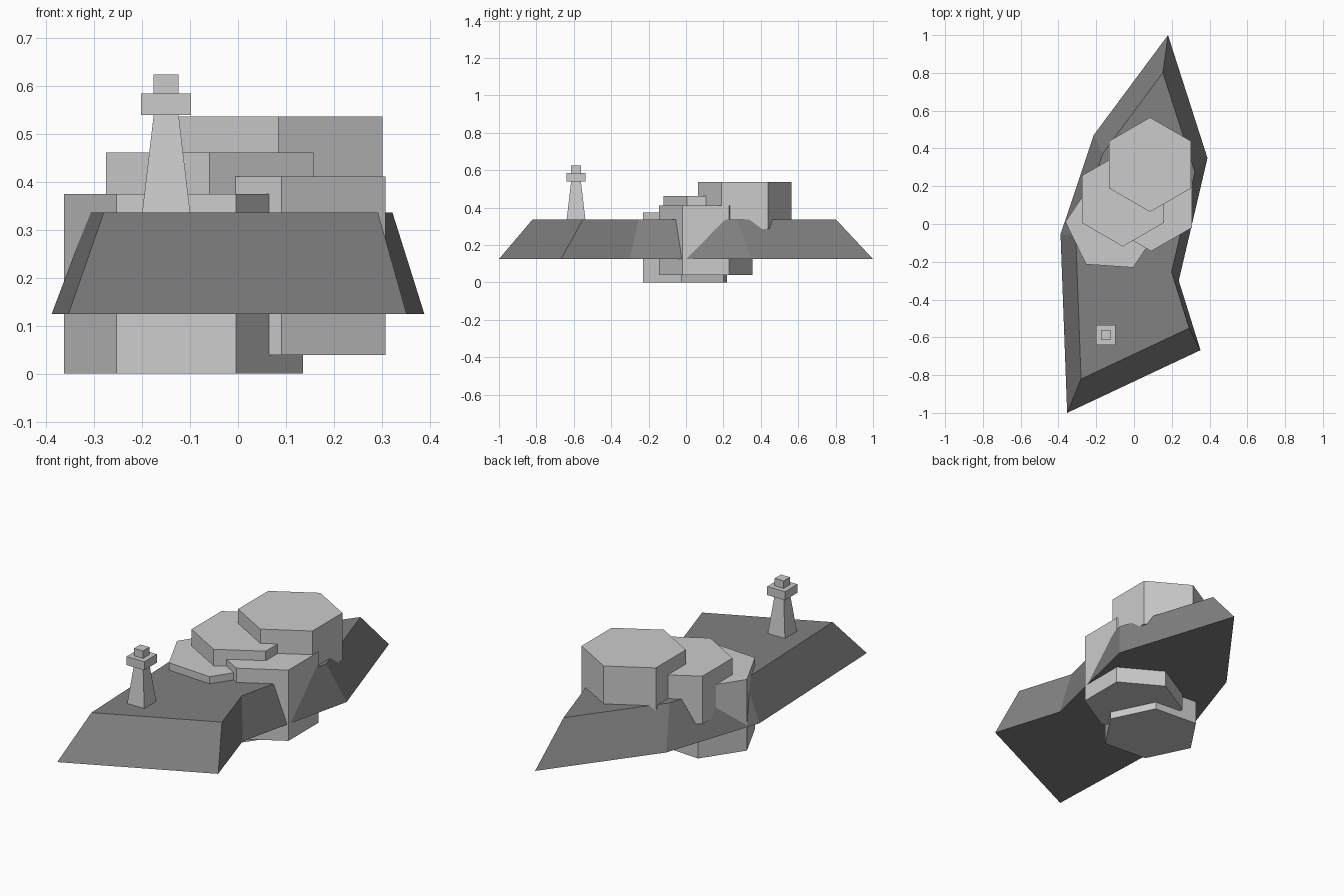
import bpy, bmesh
from math import radians, sqrt, pi, cos, sin

if "Cube" in bpy.data.objects:
    bpy.data.objects.remove(bpy.data.objects["Cube"])


def loft(name, rings):
    """Flat-faced solid through matching rings of points, capped at both ends."""
    bm = bmesh.new()
    loops = [[bm.verts.new(p) for p in ring] for ring in rings]
    n = len(loops[0])
    for a, b in zip(loops, loops[1:]):
        for i in range(n):
            j = (i + 1) % n
            bm.faces.new((a[i], a[j], b[j], b[i]))
    bm.faces.new(loops[0][::-1])
    bm.faces.new(loops[-1])
    bmesh.ops.recalc_face_normals(bm, faces=bm.faces)
    mesh = bpy.data.meshes.new(name)
    bm.to_mesh(mesh)
    bm.free()
    obj = bpy.data.objects.new(name, mesh)
    bpy.context.collection.objects.link(obj)
    return obj


def polygon(n, x, y, z, r, turn):
    return [(x + r * cos(turn + 2 * pi * i / n),
             y + r * sin(turn + 2 * pi * i / n), z) for i in range(n)]


# Island: irregular outline tapering to a smaller flat top, dark grey
outline = [(0.18, 1.0), (0.389, 0.349), (0.237, -0.30), (0.352, -0.668),
           (-0.354, -1.0), (-0.389, -0.055), (-0.213, 0.471)]
s, cx, cy = 0.811, 0.036, -0.05
island = loft("island", [
    [(x, y, 0.125) for x, y in outline],
    [(cx + s * (x - cx), cy + s * (y - cy), 0.337) for x, y in outline]])
dark = bpy.data.materials.new("dark_ground")
dark.diffuse_color = (0.22, 0.22, 0.22, 1)
dark.use_nodes = True
dark.node_tree.nodes["Principled BSDF"].inputs["Base Color"].default_value = dark.diffuse_color
island.data.materials.append(dark)

# Stepped hexagonal rocks: x, y, bottom, top, turn in degrees
rocks = [(0.085, 0.314, 0.287, 0.537, 30),
         (-0.059, 0.131, 0.21, 0.462, 30),
         (0.091, 0.106, 0.039, 0.412, 30),
         (-0.114, -0.006, 0.0, 0.375, -4)]
for i, (x, y, z0, z1, turn) in enumerate(rocks, 1):
    loft(f"rock_{i}", [polygon(6, x, y, z, 0.25, radians(turn)) for z in (z0, z1)])

# Lighthouse: tapered tower, gallery and lantern, all square
sections = [("tower", 0.337, 0.54, 0.05, 0.026),
            ("gallery", 0.54, 0.585, 0.052, 0.052),
            ("lantern", 0.585, 0.625, 0.026, 0.026)]
for name, z0, z1, h0, h1 in sections:
    loft("lighthouse_" + name,
         [polygon(4, -0.15, -0.588, z, h * sqrt(2), pi / 4)
          for z, h in ((z0, h0), (z1, h1))])
